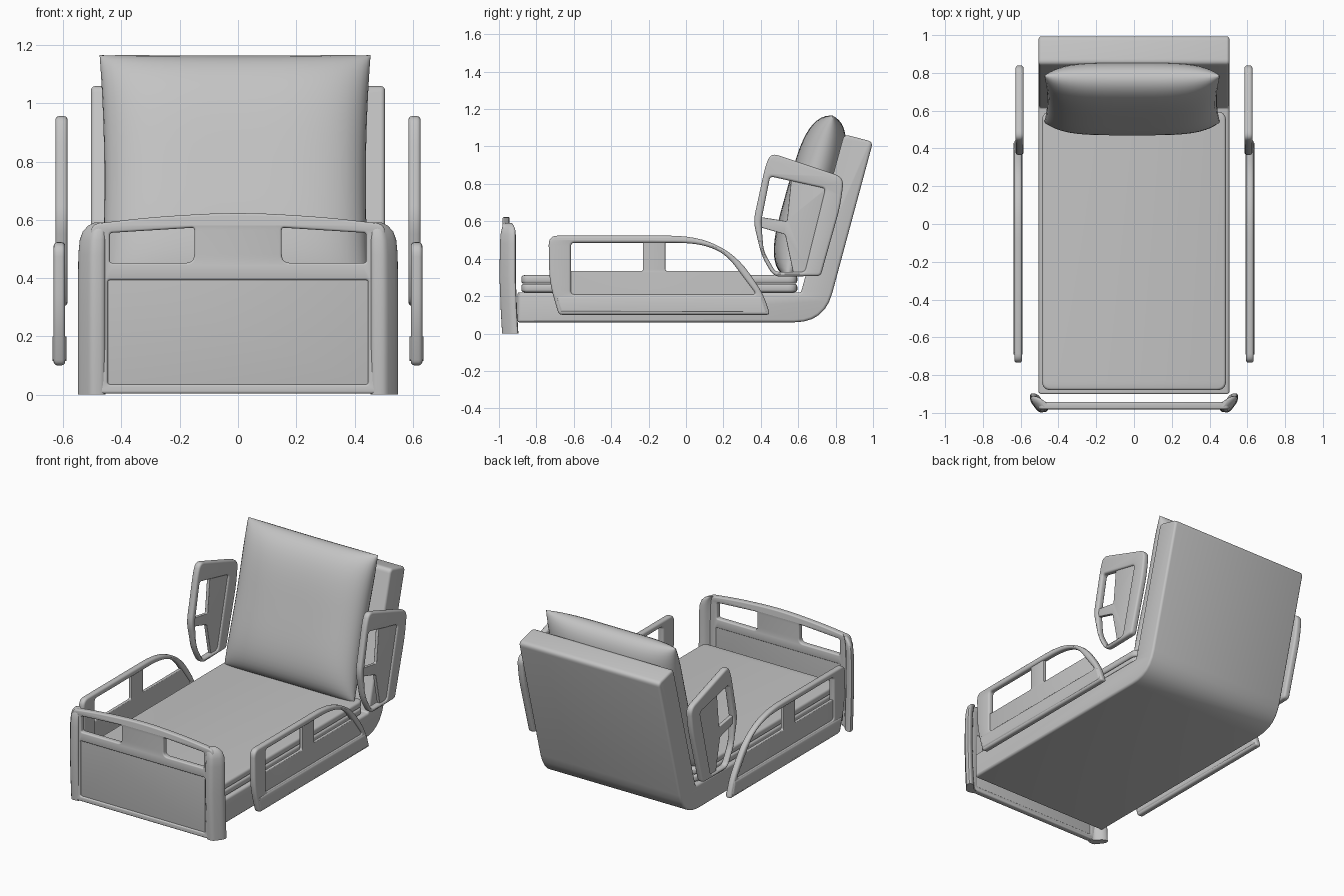
import bpy, bmesh, math
from mathutils import Matrix, Vector

cube = bpy.data.objects.get("Cube")
if cube:
    bpy.data.objects.remove(cube, do_unlink=True)

grey = bpy.data.materials.new("light grey")
grey.use_nodes = True
COLOUR = (0.55, 0.55, 0.55, 1)
grey.diffuse_color = COLOUR
grey.node_tree.nodes["Principled BSDF"].inputs["Base Color"].default_value = COLOUR

# Local drawing planes: width, height, thickness -> world axes
SIDE = Matrix(((0, 0, 1), (1, 0, 0), (0, 1, 0))).to_4x4()
FRONT = Matrix(((1, 0, 0), (0, 0, -1), (0, 1, 0))).to_4x4()
FLAT = Matrix.Identity(4)


def finish(name, bm, angle=35):
    bmesh.ops.remove_doubles(bm, verts=bm.verts, dist=0.0002)
    bmesh.ops.recalc_face_normals(bm, faces=bm.faces)
    mesh = bpy.data.meshes.new(name)
    bm.to_mesh(mesh)
    bm.free()
    mesh.materials.append(grey)
    for poly in mesh.polygons:
        poly.material_index = 0
    ob = bpy.data.objects.new(name, mesh)
    bpy.context.collection.objects.link(ob)
    for other in bpy.context.selected_objects:
        other.select_set(False)
    ob.select_set(True)
    bpy.context.view_layer.objects.active = ob
    bpy.ops.object.shade_smooth_by_angle(angle=math.radians(angle))
    return ob


def rounded(points, radius, steps=6):
    """Round every corner; a point's third value overrides the radius."""
    out = []
    n = len(points)
    for i, p in enumerate(points):
        c = Vector(p[:2])
        r = p[2] if len(p) > 2 else radius
        to_a = Vector(points[i - 1][:2]) - c
        to_b = Vector(points[(i + 1) % n][:2]) - c
        a = c + to_a.normalized() * min(r, to_a.length * 0.48)
        b = c + to_b.normalized() * min(r, to_b.length * 0.48)
        for k in range(steps + 1):
            t = k / steps
            out.append(a * (1 - t) ** 2 + c * 2 * t * (1 - t) + b * t * t)
    return out


def plate(name, outlines, plane, centre, half, bevel, radius=0.02):
    """Flat rounded plate; outlines after the first are holes."""
    curve = bpy.data.curves.new(name, 'CURVE')
    curve.dimensions = '2D'
    curve.fill_mode = 'BOTH'
    curve.extrude = half - bevel
    curve.bevel_depth = bevel
    curve.offset = -bevel
    curve.bevel_resolution = 2
    for outline in outlines:
        pts = rounded(outline, radius)
        spline = curve.splines.new('POLY')
        spline.points.add(len(pts) - 1)
        for sp, p in zip(spline.points, pts):
            sp.co = (p.x, p.y, 0, 1)
        spline.use_cyclic_u = True
    temp = bpy.data.objects.new(name + " outline", curve)
    bpy.context.collection.objects.link(temp)
    deps = bpy.context.evaluated_depsgraph_get()
    mesh = bpy.data.meshes.new_from_object(temp.evaluated_get(deps))
    bm = bmesh.new()
    bm.from_mesh(mesh)
    bm.transform(Matrix.Translation(centre) @ plane)
    bpy.data.objects.remove(temp, do_unlink=True)
    bpy.data.curves.remove(curve)
    bpy.data.meshes.remove(mesh)
    return finish(name, bm)


def rect(x0, y0, x1, y1):
    return [(x0, y0), (x1, y0), (x1, y1), (x0, y1)]


# Bent bed base with raised backrest
plate("bed_base", [[(-0.9, 0.06), (0.74, 0.06, 0.16), (1.0, 1.025, 0.03),
                    (0.845, 1.065, 0.03), (0.615, 0.22), (-0.9, 0.22)]],
      SIDE, (0, 0, 0), 0.505, 0.015, 0.01)

# Two thin mattress layers
for name, z in (("lower_mattress", 0.243), ("upper_mattress", 0.289)):
    plate(name, [rect(-0.487, -0.88, 0.487, 0.595)], FLAT, (0, 0, z), 0.0225, 0.014, 0.05)

# Puffed pillow leaning on the backrest
bm = bmesh.new()
for side in (-1, 1):
    grid = bmesh.ops.create_grid(bm, x_segments=28, y_segments=28, size=1)
    for v in grid["verts"]:
        u, w = (math.sin(c * math.pi / 2) for c in v.co[:2])
        puff = math.sqrt(max(0, (1 - u ** 4) * (1 - w ** 4)))
        v.co = (0.465 * u * (1 - 0.035 * (1 - w * w)), side * 0.128 * puff,
                0.45 * w * (1 - 0.01 * (1 - u * u)))
bm.transform(Matrix.Translation((-0.01, 0.662, 0.732)) @ Matrix.Rotation(math.radians(-15.8), 4, 'X'))
finish("pillow", bm, 60)

# Footboard frame with two hand holes and a recessed panel
half_top = [(0.505, 0.585, 0.03), (0.3, 0.609, 0.1)]
outer = [(-0.505, 0.003), (0.505, 0.003)] + half_top + [(0, 0.627, 0.2)]
outer += [(-p[0], p[1], p[2]) for p in reversed(half_top)]
hole = [(0.15, 0.452, 0.03), (0.44, 0.452), (0.44, 0.555), (0.15, 0.573)]
mirrored_hole = [(-p[0],) + p[1:] for p in reversed(hole)]
plate("footboard_frame", [outer, hole, mirrored_hole, rect(-0.447, 0.035, 0.447, 0.393)],
      FRONT, (0, -0.962, 0), 0.019, 0.008, 0.01)
plate("footboard_panel", [rect(-0.46, 0.025, 0.46, 0.405)], FRONT, (0, -0.959, 0), 0.012, 0.002, 0.002)

# Curved posts at the footboard ends, lofted upward
section = rounded([(0.455, -0.98), (0.505, -0.985), (0.55, -0.925), (0.55, -0.893),
                   (0.51, -0.9), (0.48, -0.94), (0.455, -0.943)], 0.018, 3)
anchor = Vector((0.455, -0.955))
levels = [(0, 1, 0), (0.12, 1, -0.007), (0.3, 1, -0.014), (0.48, 0.98, -0.012),
          (0.53, 0.93, -0.01), (0.56, 0.82, -0.007), (0.58, 0.62, -0.004), (0.59, 0.4, 0)]
for name, s in (("left_post", 1), ("right_post", -1)):
    bm = bmesh.new()
    rings = []
    for z, scale, shift in levels:
        flat = [anchor + (p - anchor) * scale for p in section]
        rings.append([bm.verts.new((s * p.x, p.y + shift, z)) for p in flat])
    for low, high in zip(rings, rings[1:]):
        for i in range(len(low)):
            bm.faces.new((low[i - 1], low[i], high[i], high[i - 1]))
    bm.faces.new(rings[0])
    bm.faces.new(rings[-1])
    finish(name, bm)

# Side rails: an outer frame around a thinner, open panel
lower_outer = [(-0.735, 0.523, 0.05), (0.06, 0.523, 0.15), (0.27, 0.42, 0.12),
               (0.41, 0.22, 0.08), (0.45, 0.1), (-0.68, 0.1), (-0.73, 0.27, 0.08)]
lower_opening = [(-0.615, 0.485), (0.06, 0.485, 0.12), (0.21, 0.43, 0.08),
                 (0.375, 0.21), (-0.615, 0.21)]
lower_panel = [(-0.64, 0.19), (0.4, 0.19), (0.3, 0.335), (-0.11, 0.335), (-0.11, 0.5),
               (-0.23, 0.5), (-0.23, 0.335), (-0.64, 0.335)]
skirt = [(-0.7, 0.205), (0.41, 0.205), (0.44, 0.11), (-0.675, 0.11)]
upper_outer = [(0.36, 0.6, 0.05), (0.425, 0.9, 0.06), (0.455, 0.965, 0.04), (0.845, 0.835, 0.05),
               (0.825, 0.68, 0.06), (0.72, 0.308), (0.47, 0.303, 0.04), (0.405, 0.41, 0.06)]
upper_opening = [(0.45, 0.84), (0.745, 0.775), (0.635, 0.33), (0.478, 0.33),
                 (0.415, 0.44, 0.04), (0.402, 0.6)]
upper_panel = [(0.565, 0.85), (0.77, 0.79), (0.66, 0.315), (0.575, 0.315), (0.53, 0.53),
               (0.39, 0.57), (0.385, 0.625), (0.54, 0.6)]
for side, s in (("left", 1), ("right", -1)):
    low, high = (s * 0.613, 0, 0), (s * 0.606, 0, 0)
    plate(side + "_lower_rail", [lower_outer, lower_opening], SIDE, low, 0.02, 0.013)
    plate(side + "_lower_rail_panel", [lower_panel], SIDE, low, 0.011, 0.004, 0.01)
    plate(side + "_lower_rail_skirt", [skirt], SIDE, low, 0.024, 0.016, 0.01)
    plate(side + "_upper_rail", [upper_outer, upper_opening], SIDE, high, 0.021, 0.013)
    plate(side + "_upper_rail_panel", [upper_panel], SIDE, high, 0.011, 0.004, 0.01)
